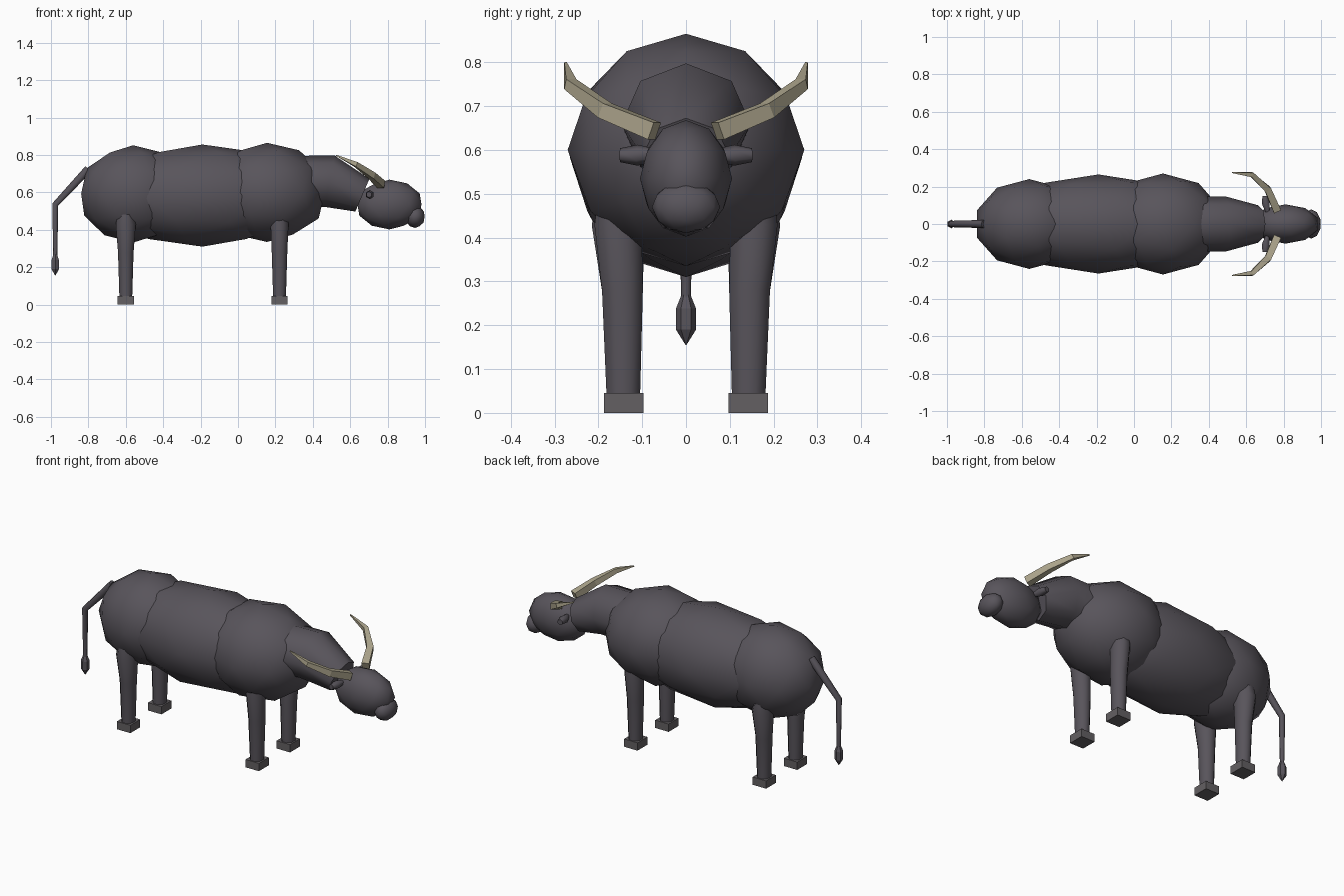
import bpy, bmesh, math
from mathutils import Vector, Matrix

cube = bpy.data.objects.get("Cube")
if cube:
    bpy.data.objects.remove(cube, do_unlink=True)


def material(name, rgb):
    m = bpy.data.materials.new(name)
    m.use_nodes = True
    color = (*rgb, 1)
    m.diffuse_color = color
    bsdf = next(n for n in m.node_tree.nodes if n.type == 'BSDF_PRINCIPLED')
    bsdf.inputs["Base Color"].default_value = color
    bsdf.inputs["Roughness"].default_value = 0.8
    return m


hide = material("dark_hide", (0.098, 0.089, 0.105))
horn = material("pale_horn", (0.41, 0.37, 0.26))
hoof = material("grey_hoof", (0.125, 0.115, 0.122))


def finish(name, bm, mat, smooth=True):
    bmesh.ops.recalc_face_normals(bm, faces=bm.faces[:])
    mesh = bpy.data.meshes.new(name)
    bm.to_mesh(mesh)
    bm.free()
    obj = bpy.data.objects.new(name, mesh)
    bpy.context.scene.collection.objects.link(obj)
    mesh.materials.append(mat)
    if smooth:
        bpy.ops.object.select_all(action='DESELECT')
        obj.select_set(True)
        bpy.context.view_layer.objects.active = obj
        bpy.ops.object.shade_smooth_by_angle(angle=math.radians(60))
    return obj


def blob(name, center, radii, mat=hide):
    """Faceted ellipsoid."""
    bm = bmesh.new()
    place = Matrix.Translation(center) @ Matrix.Diagonal((*radii, 1))
    bmesh.ops.create_icosphere(bm, subdivisions=2, radius=1, matrix=place)
    return finish(name, bm, mat)


def block(name, center, size, mat):
    bm = bmesh.new()
    place = Matrix.Translation(center) @ Matrix.Diagonal((*size, 1))
    bmesh.ops.create_cube(bm, size=1, matrix=place)
    return finish(name, bm, mat, smooth=False)


def tube(name, path, radii, sides, mat=hide, ref=(0, 1, 0), turn=0, stretch=1, smooth=True):
    """Tapered tube through the path; stretch widens it along ref."""
    pts = [Vector(p) for p in path]
    bm = bmesh.new()
    rings = []
    for i, (p, r) in enumerate(zip(pts, radii)):
        t = Vector()
        if i > 0:
            t += (p - pts[i - 1]).normalized()
        if i < len(pts) - 1:
            t += (pts[i + 1] - p).normalized()
        t.normalize()
        u = Vector(ref)
        u = (u - t * u.dot(t)).normalized()
        v = t.cross(u)
        ring = []
        for k in range(sides):
            a = turn + math.tau * k / sides
            ring.append(bm.verts.new(p + u * (math.cos(a) * r * stretch) + v * (math.sin(a) * r)))
        rings.append(ring)
    for a, b in zip(rings, rings[1:]):
        for k in range(sides):
            n = (k + 1) % sides
            bm.faces.new((a[k], a[n], b[n], b[k]))
    bm.faces.new(rings[0])
    bm.faces.new(rings[-1])
    return finish(name, bm, mat, smooth)


# Body masses
blob("rump", (-0.56, 0, 0.592), (0.293, 0.24, 0.26))
blob("barrel", (-0.19, 0, 0.583), (0.55, 0.265, 0.273))
blob("shoulders", (0.155, 0, 0.6), (0.325, 0.27, 0.265))

# Neck and head
tube("neck", [(0.3, 0, 0.655), (0.49, 0, 0.66), (0.665, 0, 0.585)],
     [0.14, 0.14, 0.095], 8, stretch=1.05)
blob("head", (0.81, 0, 0.535), (0.18, 0.105, 0.133))
blob("muzzle", (0.947, 0, 0.47), (0.053, 0.078, 0.06))

# Paired parts
for side, s in (("left", 1), ("right", -1)):
    tube(side + "_ear", [(0.715, s * 0.06, 0.588), (0.705, s * 0.11, 0.588), (0.7, s * 0.15, 0.588)],
         [0.012, 0.024, 0.016], 6, ref=(0, 0, 1))
    tube(side + "_horn",
         [(0.765, s * 0.072, 0.643), (0.715, s * 0.185, 0.69),
          (0.63, s * 0.264, 0.75), (0.525, s * 0.275, 0.798)],
         [0.029, 0.025, 0.018, 0.004], 4, horn, ref=(0, 0, 1), turn=math.pi / 4, smooth=False)
    for end, x, r in (("front", 0.222, 0.052), ("back", -0.6, 0.058)):
        tube(f"{end}_{side}_leg",
             [(x, s * 0.143, 0.04), (x, s * 0.145, 0.28), (x, s * 0.155, 0.43), (x, s * 0.155, 0.53)],
             [0.037, 0.045, r, 0.04], 8, turn=math.pi / 8, stretch=1.12)
        block(f"{end}_{side}_hoof", (x, s * 0.142, 0.0225), (0.086, 0.09, 0.045), hoof)

# Tail with tuft
tube("tail", [(-0.8, 0, 0.725), (-0.977, 0, 0.535), (-0.977, 0, 0.26)], [0.022, 0.017, 0.011], 8)
tube("tail_tuft", [(-0.977, 0, 0.27), (-0.977, 0, 0.238), (-0.977, 0, 0.19), (-0.977, 0, 0.155)],
     [0.01, 0.023, 0.023, 0.001], 6, smooth=False)
